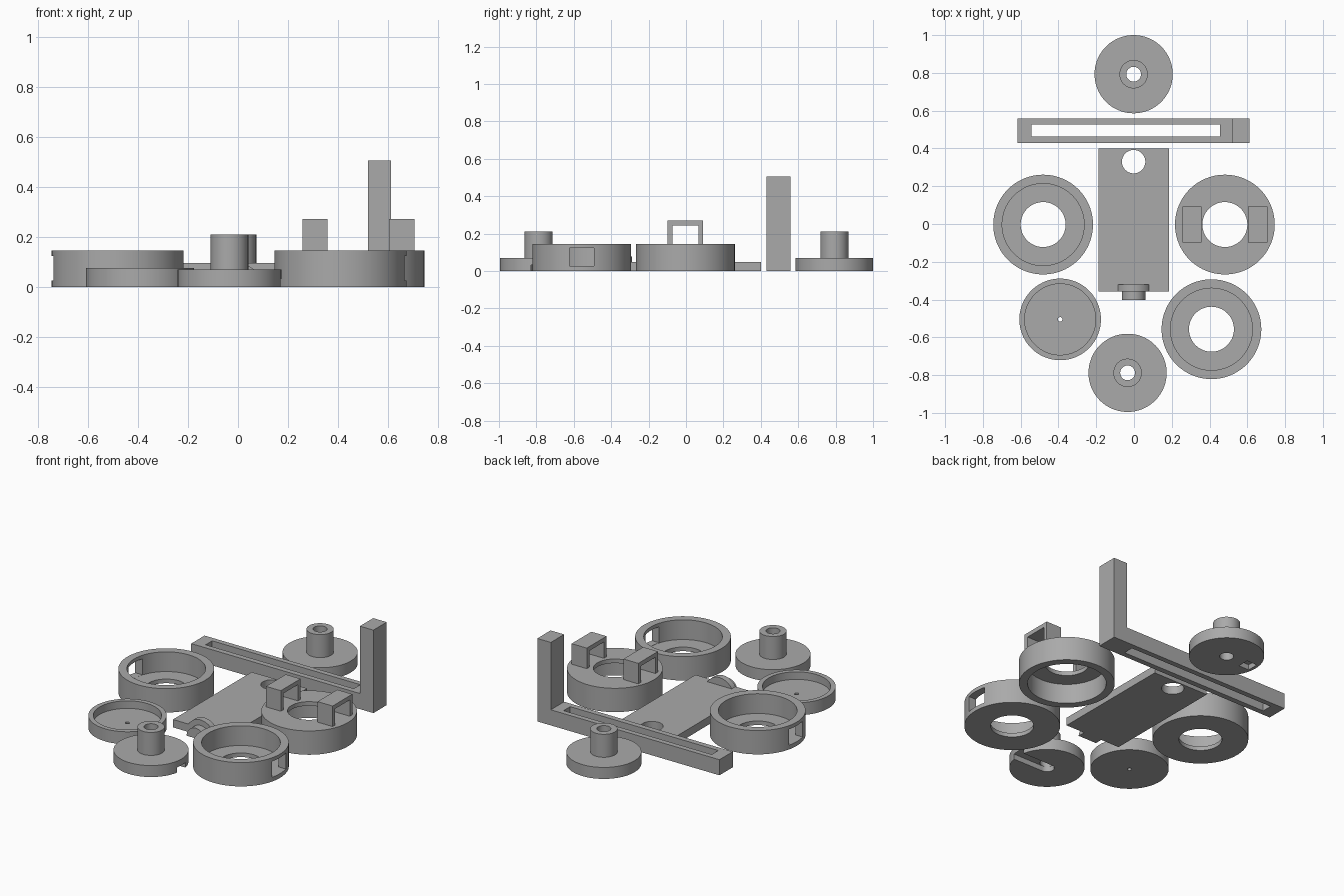
import bpy, bmesh, math
from mathutils import Matrix

if "Cube" in bpy.data.objects:
    bpy.data.objects.remove(bpy.data.objects["Cube"])

grey = bpy.data.materials.new("mid_grey")
grey.diffuse_color = (0.4, 0.4, 0.4, 1)
grey.use_nodes = True
grey.node_tree.nodes["Principled BSDF"].inputs["Base Color"].default_value = grey.diffuse_color
SEG = 96


def finish(name, bm):
    bmesh.ops.recalc_face_normals(bm, faces=bm.faces)
    me = bpy.data.meshes.new(name)
    bm.to_mesh(me)
    bm.free()
    ob = bpy.data.objects.new(name, me)
    bpy.context.collection.objects.link(ob)
    me.materials.append(grey)
    return ob


def lathe(name, x, y, profile):
    """Revolve a closed (radius, z) loop about a vertical axis."""
    bm = bmesh.new()
    rings = []
    for i in range(SEG):
        a = 2 * math.pi * i / SEG
        rings.append([bm.verts.new((x + r * math.cos(a), y + r * math.sin(a), z))
                      for r, z in profile])
    n = len(profile)
    for i in range(SEG):
        p, q = rings[i], rings[(i + 1) % SEG]
        for j in range(n):
            k = (j + 1) % n
            bm.faces.new((p[j], q[j], q[k], p[k]))
    return finish(name, bm)


def prism(name, outline, matrix, height):
    """Extrude a flat outline along local z."""
    bm = bmesh.new()
    f = bm.faces.new([bm.verts.new((u, v, 0)) for u, v in outline])
    top = bmesh.ops.extrude_face_region(bm, geom=[f])["geom"]
    bmesh.ops.translate(bm, vec=(0, 0, height),
                        verts=[g for g in top if isinstance(g, bmesh.types.BMVert)])
    bm.transform(matrix)
    return finish(name, bm)


def box(name, x0, x1, y0, y1, z0, z1):
    return prism(name, [(x0, y0), (x1, y0), (x1, y1), (x0, y1)],
                 Matrix.Translation((0, 0, z0)), z1 - z0)


def arc(r, a0, a1, n):
    return [(r * math.cos(a0 + (a1 - a0) * i / n), r * math.sin(a0 + (a1 - a0) * i / n))
            for i in range(n + 1)]


def circle(r, n=48):
    return arc(r, 0, 2 * math.pi, n)[:-1]


def boolean(ob, other, op="DIFFERENCE"):
    m = ob.modifiers.new("bool", "BOOLEAN")
    m.operation, m.object, m.solver = op, other, "EXACT"
    bpy.context.view_layer.objects.active = ob
    bpy.ops.object.modifier_apply(modifier=m.name)
    bpy.data.objects.remove(other)


# Open cups with a holed floor and a square window in the wall
R, RI, RH, H, T = 0.264, 0.217, 0.119, 0.145, 0.025
cup = [(RH, 0), (R, 0), (R, H), (RI, H), (RI, T), (RH, T)]
for name, x, y, side in (("left_cup", -0.481, -0.003, -1), ("front_cup", 0.41, -0.557, 1)):
    ob = lathe(name, x, y, cup)
    xs = sorted((x + side * 0.18, x + side * 0.3))
    boolean(ob, box("window_cutter", *xs, y - 0.066, y + 0.066, T + 0.001, 0.123))

# Inverted cup carrying two square loops
cx, cy = 0.481, -0.003
lathe("bracket_cup", cx, cy, [(r, H - z) for r, z in cup])
for name, x0, x1 in (("inner_loop", 0.257, 0.357), ("outer_loop", 0.604, 0.706)):
    o, i, zt, zi = 0.095, 0.070, 0.27, 0.244
    loop = [(-o, H), (-i, H), (-i, zi), (i, zi), (i, H), (o, H), (o, zt), (-o, zt)]
    # local x, y, z map to world y, z, x
    m = Matrix(((0, 0, 1, x0), (1, 0, 0, cy), (0, 1, 0, 0), (0, 0, 0, 1)))
    prism(name, loop, m, x1 - x0)

# Shallow dish with a pin hole
lathe("dish", -0.391, -0.505, [(0.012, 0), (0.216, 0), (0.216, 0.076),
                               (0.188, 0.076), (0.188, 0.03), (0.012, 0.03)])

# Spools: disc with a hollow stem
spool = [(0.039, 0), (0.207, 0), (0.207, 0.07), (0.075, 0.07), (0.075, 0.21), (0.039, 0.21)]
front = lathe("front_spool", -0.034, -0.788, spool)
back = lathe("back_spool", -0.002, 0.793, spool)
# round-ended groove under the front spool, running out through its rim
groove = arc(0.0405, math.pi / 2, 3 * math.pi / 2, 24) + [(0.3, -0.0405), (0.3, 0.0405)]
boolean(front, prism("groove_cutter", groove, Matrix.Translation((-0.034, -0.788, -0.02)), 0.052))
# small pocket under the back spool
boolean(back, box("pocket_cutter", -0.19, -0.12, 0.758, 0.828, -0.02, 0.032))

# Slotted bar with an upright post at one end
bar = prism("slotted_bar", [(-0.616, 0), (0.611, 0), (0.611, 0.505), (0.52, 0.505),
                            (0.52, 0.095), (-0.616, 0.095)],
            Matrix(((1, 0, 0, 0), (0, 0, 1, 0.43), (0, 1, 0, 0), (0, 0, 0, 1))), 0.128)
boolean(bar, box("slot_cutter", -0.542, 0.456, 0.463, 0.526, -0.1, 0.2))
boolean(bar, prism("post_hole_cutter", circle(0.038),
                   Matrix(((0, 0, 1, 0.4), (1, 0, 0, 0.492), (0, 1, 0, 0.16), (0, 0, 0, 1))), 0.4))

# Flat plate with a round hole, and a half-round collar and pin at its front
plate = box("plate", -0.188, 0.186, -0.357, 0.4, 0, 0.048)
boolean(plate, prism("plate_hole_cutter", circle(0.062),
                     Matrix.Translation((-0.002, 0.33, -0.1)), 0.3))
for name, r, y0, y1 in (("collar", 0.095, -0.357, -0.32), ("pin", 0.062, -0.403, -0.34)):
    m = Matrix(((1, 0, 0, -0.002), (0, 0, 1, y0), (0, 1, 0, 0), (0, 0, 0, 1)))
    boolean(plate, prism(name, arc(r, 0, math.pi, 32), m, y1 - y0), "UNION")

# Smooth the round walls, keep the edges crisp
bpy.ops.object.select_all(action="SELECT")
bpy.ops.object.shade_smooth_by_angle(angle=math.radians(30))
